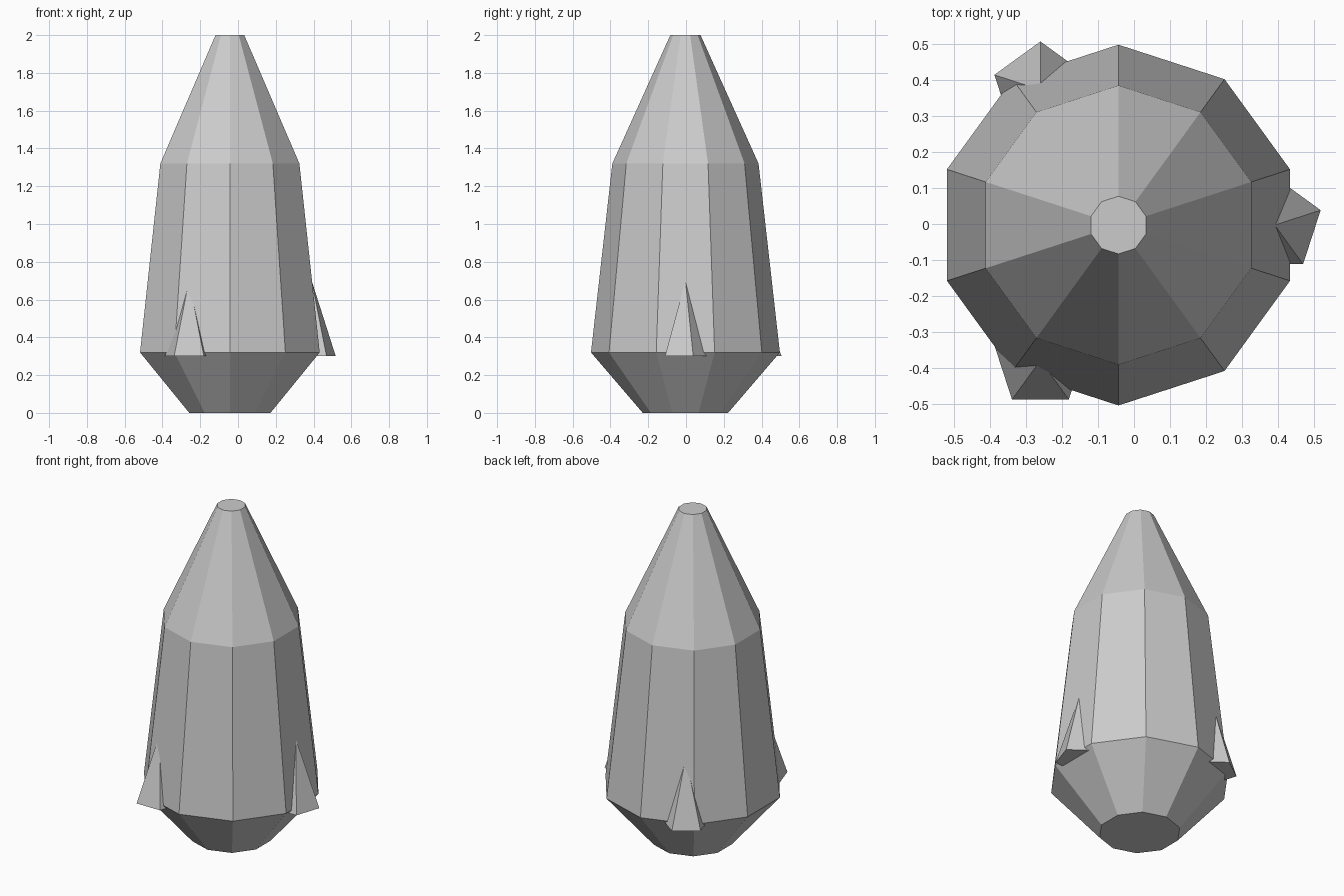
import bpy, bmesh, math

if "Cube" in bpy.data.objects:
    bpy.data.objects.remove(bpy.data.objects["Cube"])

grey = bpy.data.materials.new("light_grey")
grey.diffuse_color = (0.6, 0.6, 0.6, 1)
grey.use_nodes = True
grey.node_tree.nodes["Principled BSDF"].inputs["Base Color"].default_value = grey.diffuse_color

CENTRE = (-0.043, -0.003)


def lathe(name, rings, sides, start, centre):
    """Faceted solid from (radius, z) rings; radius 0 makes a tip."""
    bm = bmesh.new()
    loops = []
    for r, z in rings:
        count = sides if r > 0 else 1
        loops.append([bm.verts.new((centre[0] + r * math.cos(start + i * math.tau / sides),
                                    centre[1] + r * math.sin(start + i * math.tau / sides), z))
                      for i in range(count)])
    for a, b in zip(loops, loops[1:]):
        for i in range(sides):
            j = (i + 1) % sides
            if len(b) == 1:
                bm.faces.new((a[i], a[j], b[0]))
            else:
                bm.faces.new((a[i], a[j], b[j], b[i]))
    for loop in (loops[0], loops[-1]):
        if len(loop) > 2:
            bm.faces.new(loop)
    bmesh.ops.recalc_face_normals(bm, faces=bm.faces[:])
    mesh = bpy.data.meshes.new(name)
    bm.to_mesh(mesh)
    bm.free()
    mesh.materials.append(grey)
    obj = bpy.data.objects.new(name, mesh)
    bpy.context.collection.objects.link(obj)
    return obj


# Ten-sided hull: tapered tail, body and blunt nose
lathe("rocket_hull", [(0.226, 0), (0.5, 0.32), (0.387, 1.32), (0.08, 2.0)],
      10, math.radians(90), CENTRE)

# Three five-sided spike fins spaced evenly round the hull
for k in range(3):
    a = k * math.tau / 3
    pos = (CENTRE[0] + 0.433 * math.cos(a), CENTRE[1] + 0.433 * math.sin(a))
    lathe(f"tail_fin_{k + 1}", [(0.134, 0.30), (0, 0.70)], 5, math.radians(18), pos)
